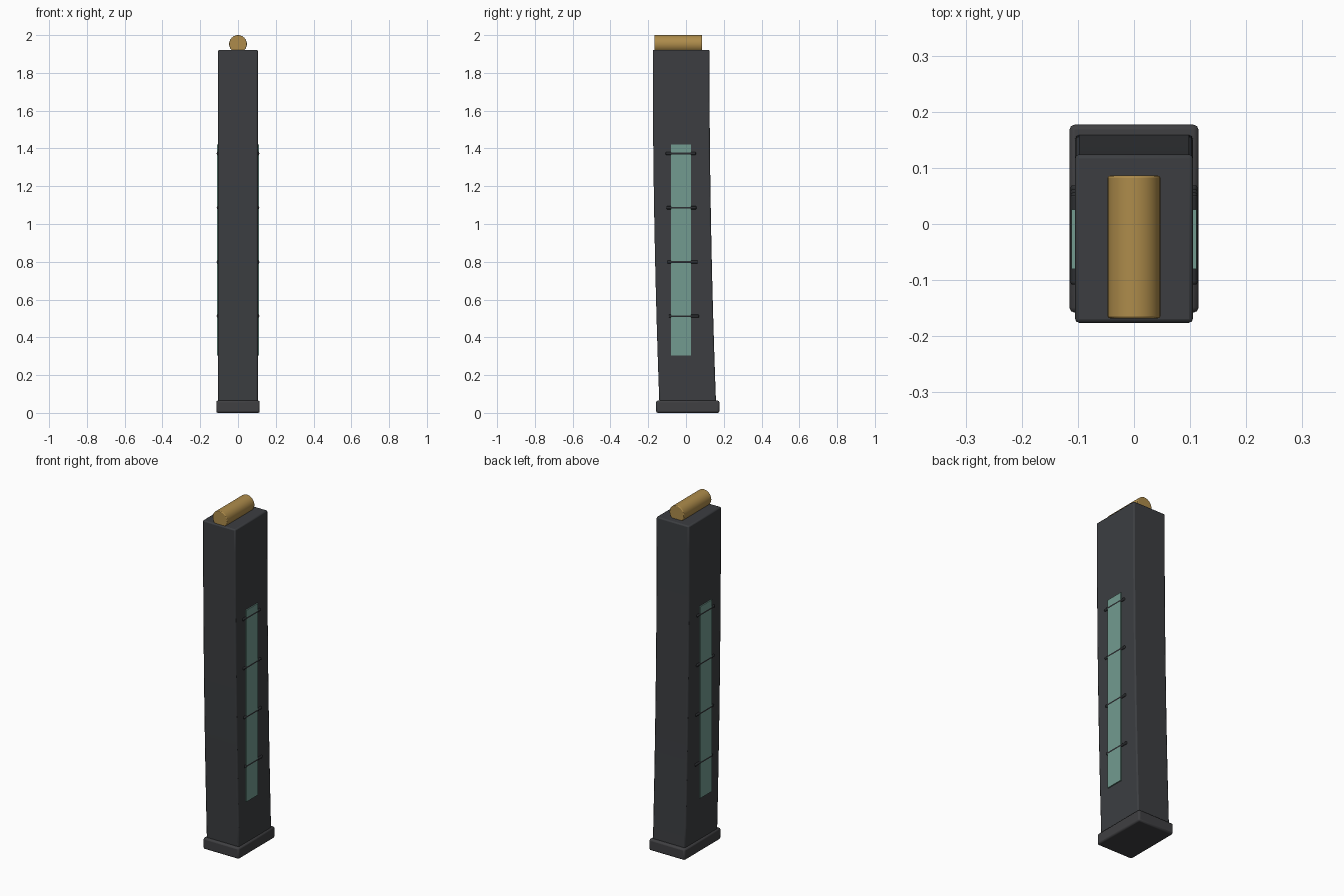
import bpy, bmesh, math

if "Cube" in bpy.data.objects:
    bpy.data.objects.remove(bpy.data.objects["Cube"])

def material(name, color):
    m = bpy.data.materials.new(name)
    m.diffuse_color = (*color, 1)
    m.use_nodes = True
    m.node_tree.nodes["Principled BSDF"].inputs["Base Color"].default_value = m.diffuse_color
    return m

DARK = material("dark_polymer", (0.045, 0.048, 0.053))
BASE = material("base_polymer", (0.05, 0.05, 0.054))
TEAL = material("window_teal", (0.17, 0.33, 0.28))
BRASS = material("brass", (0.42, 0.26, 0.07))
RIB = material("rib_dark", (0.025, 0.027, 0.03))

def finish(bm, name, mat, bevel=0, segments=2):
    bmesh.ops.recalc_face_normals(bm, faces=bm.faces)
    me = bpy.data.meshes.new(name)
    bm.to_mesh(me)
    bm.free()
    ob = bpy.data.objects.new(name, me)
    bpy.context.collection.objects.link(ob)
    me.materials.append(mat)
    if bevel:
        mod = ob.modifiers.new("bevel", "BEVEL")
        mod.width, mod.segments, mod.limit_method = bevel, segments, 'ANGLE'
    bpy.ops.object.select_all(action='DESELECT')
    ob.select_set(True)
    bpy.context.view_layer.objects.active = ob
    bpy.ops.object.shade_smooth_by_angle(angle=math.radians(35))
    return ob

def box(name, lo, hi, mat, bevel=0):
    bm = bmesh.new()
    bmesh.ops.create_cube(bm, size=1)
    for v in bm.verts:
        v.co = [(a + b) / 2 + c * (b - a) for a, b, c in zip(lo, hi, v.co)]
    return finish(bm, name, mat, bevel)

def rod(name, radius, y0, y1, x, z, mat, bevel, sides):
    # cylinder lying along y
    bm = bmesh.new()
    rings = [[bm.verts.new((x + radius * math.cos(2 * math.pi * i / sides), y,
                            z + radius * math.sin(2 * math.pi * i / sides)))
              for i in range(sides)] for y in (y0, y1)]
    for i in range(sides):
        j = (i + 1) % sides
        bm.faces.new((rings[0][i], rings[0][j], rings[1][j], rings[1][i]))
    for r in rings:
        bm.faces.new(r)
    return finish(bm, name, mat, bevel, 3)

BOTTOM, TOP = 0.05, 1.922

def centre_y(z):
    # gentle curve of the magazine body
    return -0.026 + 0.035 * ((TOP - z) / (TOP - BOTTOM)) ** 2

# curved body, swept up in sections
bm = bmesh.new()
rings = []
STEPS = 14
for k in range(STEPS + 1):
    z = BOTTOM + (TOP - BOTTOM) * k / STEPS
    c = centre_y(z)
    rings.append([bm.verts.new((sx * 0.105, c + sy * 0.15, z))
                  for sx, sy in ((-1, -1), (1, -1), (1, 1), (-1, 1))])
for a, b in zip(rings, rings[1:]):
    for i in range(4):
        j = (i + 1) % 4
        bm.faces.new((a[i], a[j], b[j], b[i]))
bm.faces.new(rings[0])
bm.faces.new(rings[-1])
finish(bm, "magazine_body", DARK, 0.007)

# base plate
box("base_plate", (-0.115, -0.158, 0), (0.115, 0.177, 0.065), BASE, 0.009)

# side windows and their ribs
for side, s in (("left", -1), ("right", 1)):
    box(side + "_window", (s * 0.108 - 0.0035, -0.08, 0.305),
        (s * 0.108 + 0.0035, 0.026, 1.42), TEAL)
    for n in range(4):
        z = 0.512 + n * 0.287
        c = centre_y(z) - 0.005
        rod(f"{side}_rib_{n + 1}", 0.008, c - 0.08, c + 0.08, s * 0.105, z, RIB, 0.004, 16)

# top cartridge
rod("cartridge", 0.047, -0.168, 0.086, 0, 1.953, BRASS, 0.004, 40)
